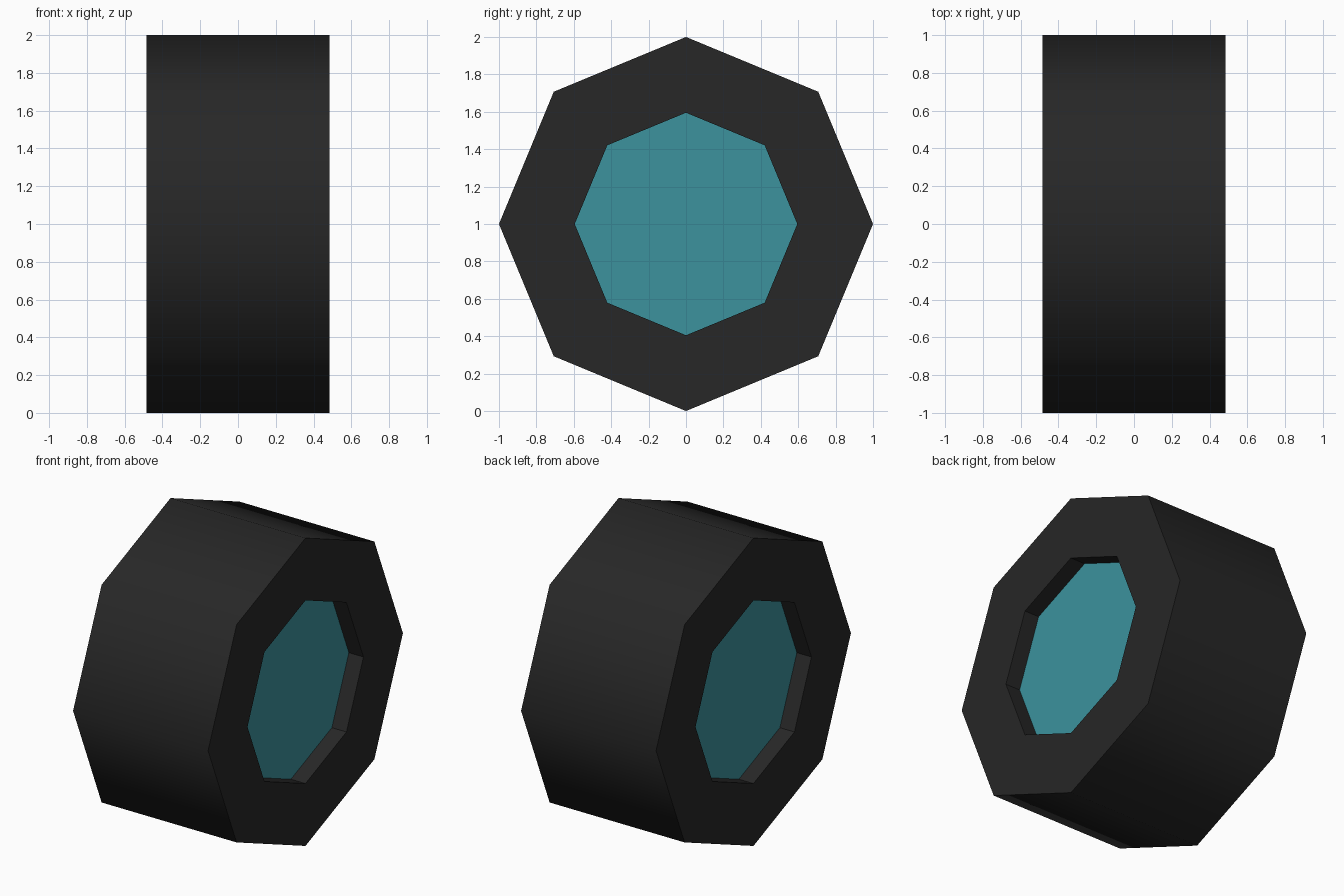
import bpy, bmesh, math
from mathutils import Matrix, Vector

if "Cube" in bpy.data.objects:
    bpy.data.objects.remove(bpy.data.objects["Cube"])

SIDES = 8
RADIUS, HALF_WIDTH = 1.0, 0.485
HUB_RADIUS, RECESS = 0.595, 0.105


def make_material(name, rgb):
    mat = bpy.data.materials.new(name)
    mat.diffuse_color = (*rgb, 1.0)
    mat.use_nodes = True
    mat.node_tree.nodes["Principled BSDF"].inputs["Base Color"].default_value = mat.diffuse_color
    return mat


# Octagonal wheel body lying along x, a corner pointing straight up
bm = bmesh.new()
bmesh.ops.create_cone(bm, cap_ends=True, segments=SIDES, radius1=RADIUS,
                      radius2=RADIUS, depth=2 * HALF_WIDTH,
                      matrix=Matrix.Translation((0, 0, RADIUS))
                      @ Matrix.Rotation(math.pi / 2, 4, 'Y'))
bm.normal_update()
tread = [f for f in bm.faces if abs(f.normal.x) < 0.5]
hubs = [f for f in bm.faces if abs(f.normal.x) > 0.5]

# Rounded shading on the tread only
for f in bm.faces:
    f.smooth = f in tread
for f in hubs:
    for e in f.edges:
        e.smooth = False

# Sunken hub on each side
inset = (RADIUS - HUB_RADIUS) * math.cos(math.pi / SIDES)
for hub in hubs:
    side = math.copysign(1, hub.normal.x)
    bmesh.ops.inset_region(bm, faces=[hub], thickness=inset, use_even_offset=True)
    floor = bmesh.ops.extrude_discrete_faces(bm, faces=[hub])["faces"][0]
    bmesh.ops.translate(bm, verts=floor.verts, vec=Vector((-side * RECESS, 0, 0)))
    floor.material_index = 1

bmesh.ops.recalc_face_normals(bm, faces=bm.faces)
mesh = bpy.data.meshes.new("wheel")
bm.to_mesh(mesh)
bm.free()
mesh.materials.append(make_material("black rubber", (0.020, 0.020, 0.020)))
mesh.materials.append(make_material("teal hub", (0.045, 0.29, 0.34)))
wheel = bpy.data.objects.new("wheel", mesh)
bpy.context.collection.objects.link(wheel)
